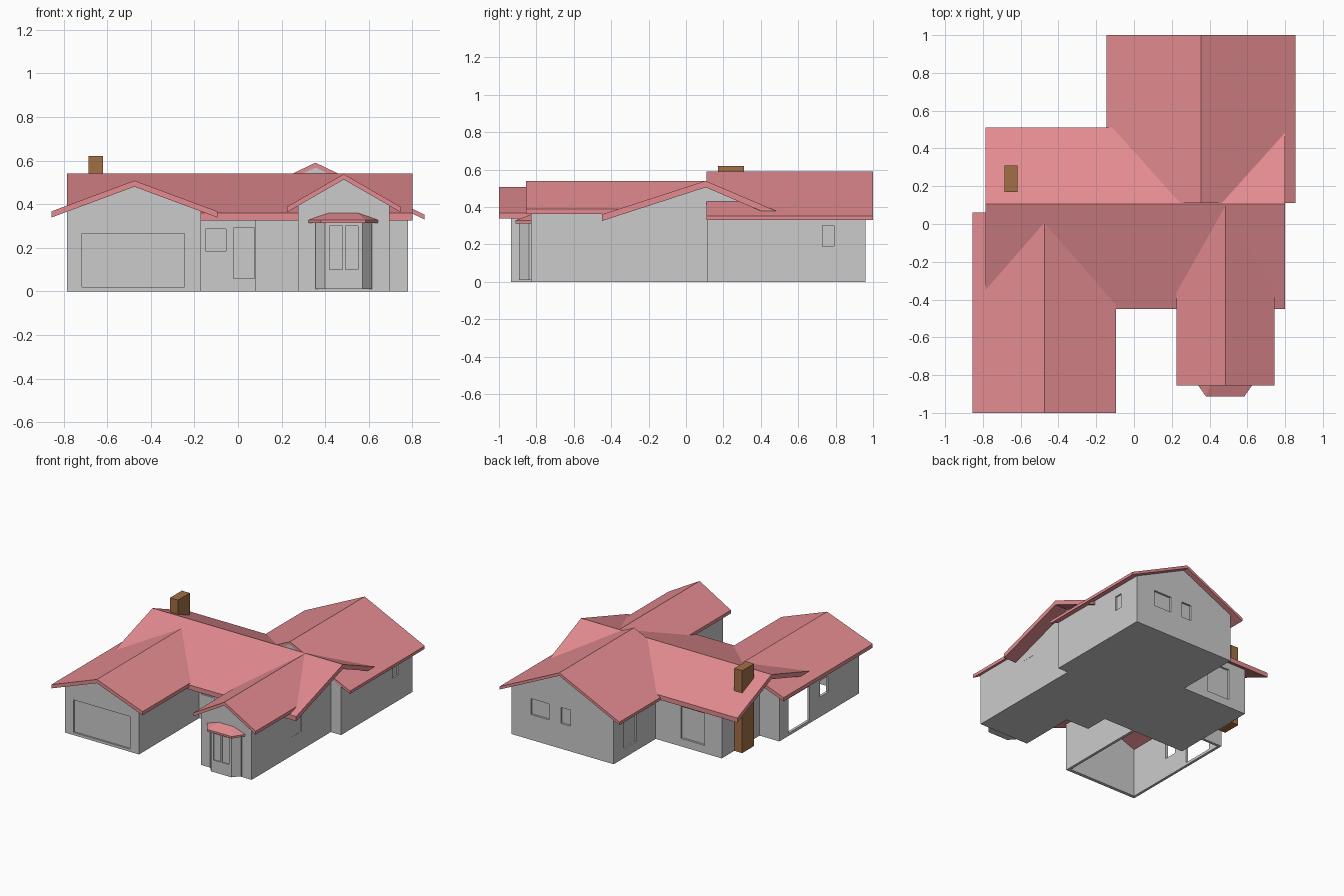
import bpy, bmesh

if "Cube" in bpy.data.objects:
    bpy.data.objects.remove(bpy.data.objects["Cube"])

def material(name, col):
    m = bpy.data.materials.new(name)
    m.diffuse_color = (*col, 1)
    m.use_nodes = True
    m.node_tree.nodes["Principled BSDF"].inputs["Base Color"].default_value = m.diffuse_color
    return m

RED = material("roof_red", (0.77, 0.26, 0.28))
BROWN = material("chimney_brown", (0.36, 0.16, 0.06))

def mesh_object(name, verts, faces, mat=None):
    bm = bmesh.new()
    vs = [bm.verts.new(v) for v in verts]
    for f in faces:
        bm.faces.new([vs[i] for i in f])
    bmesh.ops.recalc_face_normals(bm, faces=bm.faces)
    me = bpy.data.meshes.new(name)
    bm.to_mesh(me)
    bm.free()
    ob = bpy.data.objects.new(name, me)
    bpy.context.collection.objects.link(ob)
    if mat:
        me.materials.append(mat)
    return ob

def place(axis, u, z, w):
    """u across, z up, w along the given axis"""
    return {'x': (w, u, z), 'y': (u, w, z), 'z': (u, z, w)}[axis]

def prism(name, axis, prof, a, b, mat=None):
    n = len(prof)
    verts = [place(axis, u, z, w) for w in (a, b) for u, z in prof]
    faces = [list(range(n)), list(range(n, 2 * n))]
    faces += [(i, (i + 1) % n, n + (i + 1) % n, n + i) for i in range(n)]
    return mesh_object(name, verts, faces, mat)

def box_prism(name, x, y, z, mat=None):
    return prism(name, 'z', [(x[0], y[0]), (x[1], y[0]), (x[1], y[1]), (x[0], y[1])],
                 z[0], z[1], mat)

def roof(name, axis, left, ridge, right, a, ridge_end, eave_end, t):
    """Two thick slopes; the ridge may run further back than the eaves"""
    pts = [left, ridge, right]
    prof = pts + [(u, z - t) for u, z in reversed(pts)]
    ends = [eave_end, ridge_end, eave_end, eave_end, ridge_end, eave_end]
    verts = [place(axis, u, z, a) for u, z in prof]
    verts += [place(axis, u, z, e) for (u, z), e in zip(prof, ends)]
    caps = [(0, 1, 4, 5), (1, 2, 3, 4)]
    faces = caps + [tuple(i + 6 for i in c) for c in caps]
    faces += [(i, (i + 1) % 6, 6 + (i + 1) % 6, 6 + i) for i in range(6)]
    return mesh_object(name, verts, faces, RED)

def cut(ob, cutter):
    m = ob.modifiers.new("cut", 'BOOLEAN')
    m.operation = 'DIFFERENCE'
    m.solver = 'EXACT'
    m.object = cutter
    bpy.context.view_layer.objects.active = ob
    bpy.ops.object.modifier_apply(modifier=m.name)
    bpy.data.objects.remove(cutter)

def opening(ob, x, y, z):
    cut(ob, box_prism("opening_cutter", x, y, z))

def gable(u0, u1, ridge_u, ridge_z, slope0, slope1=None, base=0.0):
    """House-end profile that tucks just under its roof"""
    s1 = slope1 or slope0
    return [(u0, base), (u1, base), (u1, ridge_z - s1 * (u1 - ridge_u)),
            (ridge_u, ridge_z), (u0, ridge_z - slope0 * (ridge_u - u0))]

# roofs
roof("main_roof", 'x', (-0.45, 0.36), (0.105, 0.54), (0.51, 0.367), -0.785, 0.80, 0.80, 0.035)
roof("back_wing_roof", 'y', (-0.145, 0.352), (0.355, 0.59), (0.855, 0.352), 0.11, 1.0, 1.0, 0.022)
roof("garage_roof", 'y', (-0.855, 0.367), (-0.475, 0.508), (-0.095, 0.367), -1.0, 0.06, 0.06, 0.028)
roof("front_wing_roof", 'y', (0.225, 0.388), (0.485, 0.538), (0.745, 0.388), -0.855, 0.10, -0.36, 0.025)

# main body, with a deeper block beside the recessed entry
main = prism("main_walls", 'x', gable(-0.22, 0.46, 0.105, 0.52, 0.325, 0.43), -0.62, 0.695)
side = prism("hall_walls", 'x', gable(-0.40, 0.44, 0.105, 0.519, 0.325, 0.43), 0.08, 0.694)
opening(main, (-0.15, -0.055), (-0.3, -0.208), (0.185, 0.285))
opening(main, (-0.02, 0.075), (-0.3, -0.208), (0.06, 0.29))
opening(main, (-0.475, -0.28), (0.445, 0.6), (0.06, 0.30))

# back wing
back = prism("back_wing_walls", 'y', gable(-0.07, 0.78, 0.355, 0.575, 0.475), 0.112, 0.96)
opening(back, (0.47, 0.62), (0.945, 1.1), (0.19, 0.31))
opening(back, (0.29, 0.37), (0.945, 1.1), (0.19, 0.31))
opening(back, (0.768, 0.9), (0.73, 0.79), (0.19, 0.30))
opening(back, (-0.2, -0.058), (0.69, 0.84), (0.07, 0.29))

# front wing
front = prism("front_wing_walls", 'y', gable(0.275, 0.695, 0.485, 0.523, 0.575), -0.83, 0.09)
opening(front, (0.685, 0.8), (-0.36, -0.24), (0.14, 0.30))
opening(front, (0.685, 0.8), (-0.13, 0.02), (0.10, 0.30))

# hollow garage without a floor
garage = prism("garage_walls", 'y', gable(-0.785, -0.17, -0.475, 0.49, 0.371), -0.935, 0.01)
cut(garage, prism("garage_cutter", 'y',
                  gable(-0.765, -0.19, -0.475, 0.482, 0.371, base=-0.1), -0.91, -0.01))
opening(garage, (-0.715, -0.245), (-1.1, -0.922), (0.02, 0.265))
opening(garage, (-0.9, -0.75), (-0.35, -0.10), (0.02, 0.28))
opening(garage, (-0.9, -0.75), (-0.57, -0.47), (0.15, 0.27))

# bay window and its small hipped roof
bay = prism("bay_window", 'z', [(0.355, -0.82), (0.355, -0.84), (0.40, -0.893),
                                (0.57, -0.893), (0.615, -0.84), (0.615, -0.82)], 0.01, 0.32)
opening(bay, (0.42, 0.478), (-1, -0.885), (0.10, 0.30))
opening(bay, (0.492, 0.55), (-1, -0.885), (0.10, 0.30))
eave = [(0.32, -0.825), (0.38, -0.912), (0.585, -0.912), (0.645, -0.825)]
mesh_object("bay_roof",
            [(x, y, z) for z in (0.313, 0.328) for x, y in eave]
            + [(0.42, -0.825, 0.362), (0.545, -0.825, 0.362)],
            [(0, 1, 2, 3), (0, 1, 5, 4), (1, 2, 6, 5), (2, 3, 7, 6),
             (4, 5, 8), (5, 6, 9, 8), (6, 7, 9), (0, 4, 8, 9, 7, 3)], RED)

# chimney against the left wall
box_prism("chimney", (-0.685, -0.618), (0.17, 0.31), (0.0, 0.62), BROWN)
